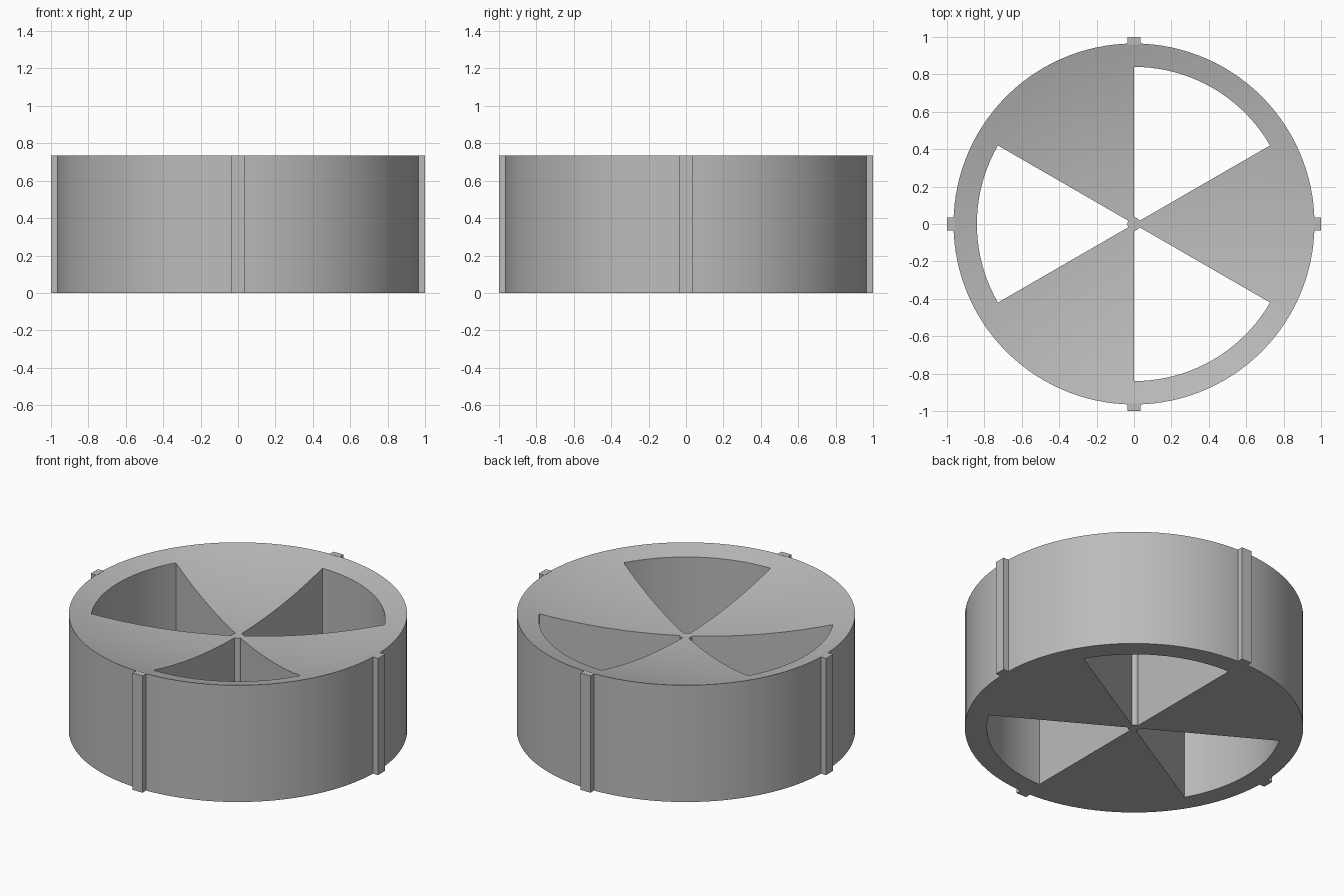
import bpy, bmesh, math
from mathutils import Matrix, Vector

if "Cube" in bpy.data.objects:
    bpy.data.objects.remove(bpy.data.objects["Cube"], do_unlink=True)

HEIGHT, RADIUS, DISH = 0.735, 0.965, 0.138
HUB, OPENING, STEPS = 0.035, 0.84, 120

grey = bpy.data.materials.new("plain grey")
grey.use_nodes = True
grey.diffuse_color = (0.5, 0.5, 0.5, 1)
grey.node_tree.nodes["Principled BSDF"].inputs["Base Color"].default_value = grey.diffuse_color


def finish(name, bm):
    bmesh.ops.recalc_face_normals(bm, faces=bm.faces)
    mesh = bpy.data.meshes.new(name)
    bm.to_mesh(mesh)
    bm.free()
    mesh.materials.append(grey)
    obj = bpy.data.objects.new(name, mesh)
    bpy.context.collection.objects.link(obj)
    return obj


# Drum: a spun disc with three sector openings, extruded up to a dished top
ball = (RADIUS ** 2 + DISH ** 2) / (2 * DISH)


def top_height(r):
    return HEIGHT - DISH + ball - math.sqrt(ball ** 2 - r ** 2)


def in_opening(face):
    c = face.calc_center_median()
    angle = math.degrees(math.atan2(c.y, c.x)) % 120
    return HUB < c.xy.length < OPENING and 30 < angle < 90


bm = bmesh.new()
inner = [HUB + (OPENING - HUB) * i / 10 for i in range(11)]
line = [bm.verts.new((r, 0, 0)) for r in [0] + inner + [0.9, RADIUS]]
edges = [bm.edges.new(pair) for pair in zip(line, line[1:])]
bmesh.ops.spin(bm, geom=line + edges, axis=(0, 0, 1), cent=(0, 0, 0),
               angle=math.tau, steps=STEPS)
bmesh.ops.remove_doubles(bm, verts=bm.verts, dist=0.0005)
holes = [f for f in bm.faces if in_opening(f)]
bmesh.ops.delete(bm, geom=holes, context="FACES")
bmesh.ops.recalc_face_normals(bm, faces=bm.faces)
raised = bmesh.ops.extrude_face_region(bm, geom=bm.faces[:], use_keep_orig=True)
for v in raised["geom"]:
    if isinstance(v, bmesh.types.BMVert):
        v.co.z = top_height(min(v.co.xy.length, RADIUS))
drum = finish("drum", bm)
bpy.context.view_layer.objects.active = drum
drum.select_set(True)
bpy.ops.object.shade_smooth_by_angle(angle=math.radians(30))

# Four upright ribs around the wall
for i, side in enumerate(("left", "back", "right", "front")):
    bm = bmesh.new()
    bmesh.ops.create_cube(bm, size=1)
    bmesh.ops.scale(bm, vec=Vector((0.04, 0.07, HEIGHT)), verts=bm.verts)
    bmesh.ops.translate(bm, vec=(0.98, 0, HEIGHT / 2), verts=bm.verts)
    bmesh.ops.rotate(bm, verts=bm.verts, cent=(0, 0, 0),
                     matrix=Matrix.Rotation(i * math.pi / 2, 3, "Z"))
    finish(side + "_rib", bm)
